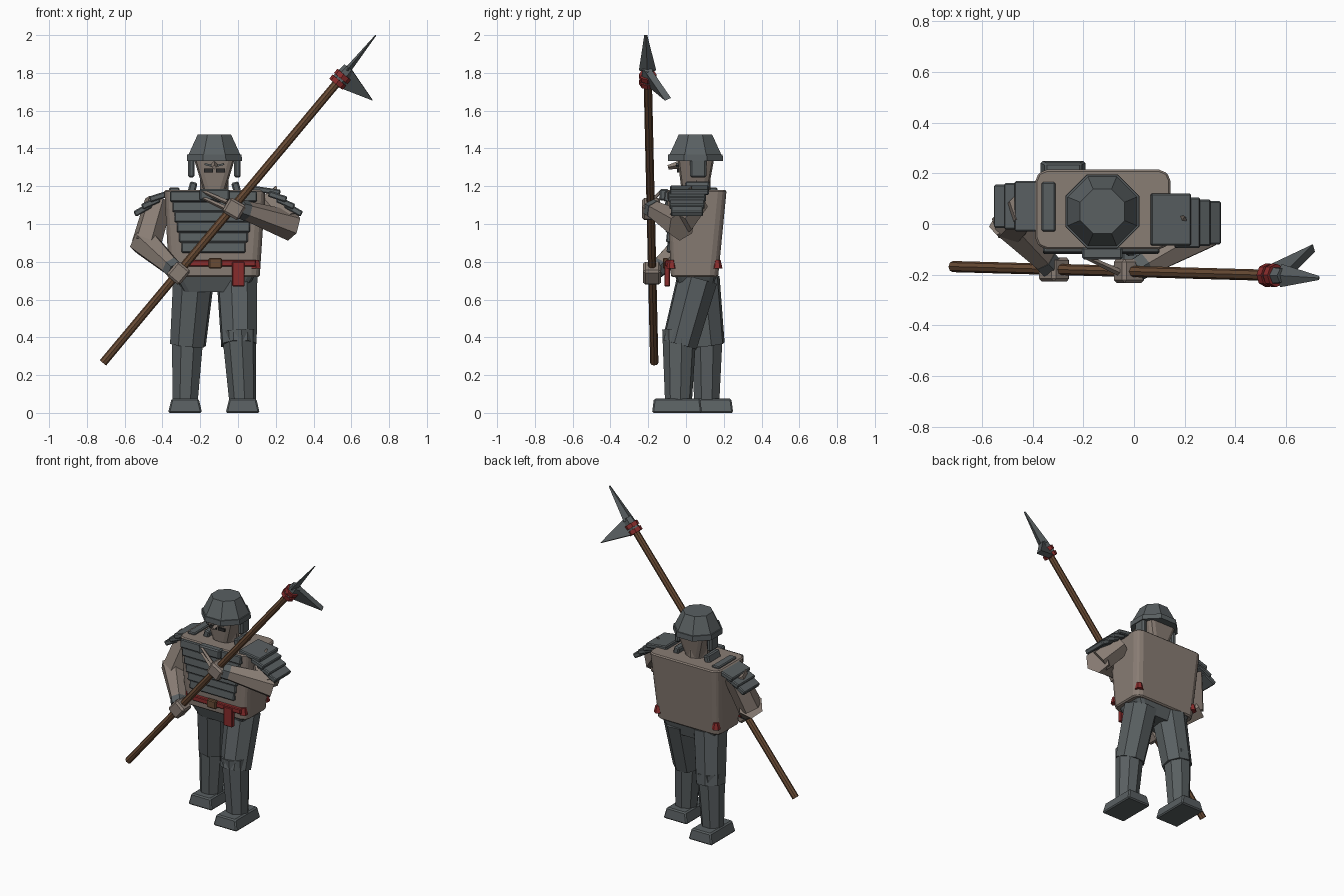
import bpy, bmesh, math
from mathutils import Vector, Matrix

cube = bpy.data.objects.get("Cube")
if cube:
    bpy.data.objects.remove(cube, do_unlink=True)


def material(name, rgb):
    m = bpy.data.materials.new(name)
    m.use_nodes = True
    m.diffuse_color = (*rgb, 1)
    m.node_tree.nodes["Principled BSDF"].inputs["Base Color"].default_value = (*rgb, 1)
    return m


CLOTH = material("taupe cloth", (0.25, 0.205, 0.175))
STEEL = material("dark steel", (0.10, 0.115, 0.12))
WOOD = material("brown wood", (0.14, 0.07, 0.035))
RED = material("dull red", (0.25, 0.025, 0.025))
DARK = material("eye dark", (0.025, 0.025, 0.025))


def finish(name, bm, mat, bevel=0):
    bmesh.ops.recalc_face_normals(bm, faces=bm.faces)
    mesh = bpy.data.meshes.new(name)
    bm.to_mesh(mesh)
    bm.free()
    mesh.materials.append(mat)
    ob = bpy.data.objects.new(name, mesh)
    bpy.context.collection.objects.link(ob)
    if bevel:
        mod = ob.modifiers.new("soft edge", "BEVEL")
        mod.width, mod.segments = bevel, 1
    return ob


def limb(name, a, b, r1, r2, mat, sides=6, squash=(1, 1), roll=0):
    """Tapered prism from a to b."""
    a, b = Vector(a), Vector(b)
    d = b - a
    place = (Matrix.Translation((a + b) / 2) @ d.to_track_quat('Z', 'Y').to_matrix().to_4x4()
             @ Matrix.Diagonal((*squash, 1, 1)) @ Matrix.Rotation(roll, 4, 'Z'))
    bm = bmesh.new()
    bmesh.ops.create_cone(bm, cap_ends=True, segments=sides, radius1=r1, radius2=r2,
                          depth=d.length, matrix=place)
    return finish(name, bm, mat)


def box(name, centre, size, mat, tilt=0, bevel=0, lean=0):
    """Box turned about y by tilt and about x by lean, in degrees."""
    bm = bmesh.new()
    place = (Matrix.Translation(centre) @ Matrix.Rotation(math.radians(tilt), 4, 'Y')
             @ Matrix.Rotation(math.radians(lean), 4, 'X') @ Matrix.Diagonal((*size, 1)))
    bmesh.ops.create_cube(bm, size=1, matrix=place)
    return finish(name, bm, mat, bevel)


def frustum(name, low, high, z0, z1, mat, corner=0, bevel=0):
    """Tapered block between two x0, x1, y0, y1 rectangles."""
    bm = bmesh.new()
    rings = []
    for (x0, x1, y0, y1), z in ((low, z0), (high, z1)):
        rings.append([bm.verts.new((x, y, z)) for x, y in
                      ((x0, y0), (x1, y0), (x1, y1), (x0, y1))])
    bm.faces.new(rings[0])
    bm.faces.new(rings[1])
    uprights = []
    for i in range(4):
        j = (i + 1) % 4
        bm.faces.new((rings[0][i], rings[0][j], rings[1][j], rings[1][i]))
        uprights.append(bm.edges.get((rings[0][i], rings[1][i])))
    if corner:
        bmesh.ops.bevel(bm, geom=uprights, offset=corner, segments=2, profile=0.5,
                        affect='EDGES')
    return finish(name, bm, mat, bevel)


MID = -0.125

# Torso with layered breastplate
frustum("torso", (-0.365, 0.115, -0.08, 0.17), (-0.39, 0.145, -0.10, 0.215),
        0.72, 1.18, CLOTH, 0.045, 0.008)
for i in range(6):
    width = 0.46 - 0.024 * i
    box("chest_band", (MID - 0.005, -0.098 + 0.003 * i, 1.145 - 0.054 * i),
        (width, 0.035, 0.056), STEEL, bevel=0.006, lean=-6)
box("throat_plate", (MID, -0.115, 1.155), (0.16, 0.05, 0.06), STEEL, bevel=0.008)
frustum("hips", (-0.29, 0.04, -0.03, 0.14), (-0.34, 0.09, -0.06, 0.16), 0.64, 0.73, STEEL, 0.03)

# Belt
box("belt", (-0.09, -0.095, 0.792), (0.37, 0.03, 0.035), RED, bevel=0.005)
box("belt_buckle", (-0.12, -0.108, 0.792), (0.07, 0.03, 0.055), WOOD, bevel=0.006)
box("belt_tail", (0.002, -0.1, 0.735), (0.065, 0.03, 0.13), RED, bevel=0.004)
for x in (-0.345, 0.095):
    for y in (-0.075, 0.165):
        limb("belt_knob", (x, y, 0.765), (x, y, 0.81), 0.028, 0.018, RED)

# Head and helmet
limb("neck", (MID, 0.055, 1.13), (MID, 0.055, 1.25), 0.075, 0.075, CLOTH, 8)
frustum("head", (-0.185, -0.065, -0.025, 0.12), (-0.235, -0.015, -0.045, 0.15),
        1.185, 1.35, CLOTH, 0.03)
limb("nose", (MID, -0.03, 1.315), (MID, -0.095, 1.30), 0.022, 0.012, CLOTH, 4)
for side in (-1, 1):
    box("eye", (MID + side * 0.032, -0.042, 1.283), (0.048, 0.012, 0.02), DARK)
    box("brow", (MID + side * 0.03, -0.046, 1.312), (0.045, 0.012, 0.01), STEEL, tilt=-14 * side)
    box("ear_guard", (MID + side * 0.122, 0.065, 1.295), (0.035, 0.085, 0.10), STEEL, bevel=0.01)
    box("collar_side", (MID + side * 0.115, 0.06, 1.195), (0.04, 0.13, 0.055), STEEL,
        tilt=-15 * side, bevel=0.008)
limb("helmet_rim", (MID, 0.05, 1.333), (MID, 0.05, 1.368), 0.158, 0.156, STEEL, 8,
     roll=math.pi / 8)
limb("helmet_bowl", (MID, 0.05, 1.36), (MID, 0.05, 1.475), 0.152, 0.095, STEEL, 8,
     roll=math.pi / 8)

# Legs in stride: hip, knee, ankle
for label, hip, knee, ankle in (
        ("left", (-0.005, 0.06, 0.71), (0.005, -0.035, 0.36), (0.025, -0.04, 0.06)),
        ("right", (-0.235, 0.07, 0.71), (-0.265, 0.11, 0.36), (-0.28, 0.11, 0.06))):
    limb(label + "_thigh", hip, knee, 0.112, 0.098, STEEL, 8, roll=math.pi / 8)
    top = Vector(knee) + Vector((0, 0, 0.08))
    limb(label + "_shin", top, ankle, 0.092, 0.072, STEEL, 8, roll=math.pi / 8)
    x = ankle[0]
    toe, heel = (-0.18, 0.085) if label == "left" else (-0.015, 0.25)
    frustum(label + "_foot", (x - 0.09, x + 0.09, toe, heel),
            (x - 0.072, x + 0.072, toe + 0.01, heel - 0.01), 0, 0.075, STEEL, 0, 0.008)

# Arms: shoulder, elbow, wrist
for label, shoulder, elbow, wrist in (
        ("left", (0.15, 0.05, 1.12), (0.255, -0.04, 1.0), (0.03, -0.17, 1.075)),
        ("right", (-0.42, 0.07, 1.12), (-0.485, 0.0, 0.895), (-0.345, -0.15, 0.765))):
    limb(label + "_upper_arm", shoulder, elbow, 0.075, 0.08, CLOTH)
    reach = (Vector(elbow) - Vector(wrist)).normalized()
    limb(label + "_forearm", Vector(elbow) + reach * 0.035, wrist, 0.082, 0.05, CLOTH)
    limb(label + "_cuff", Vector(wrist) + reach * 0.02, Vector(wrist) - reach * 0.025,
         0.055, 0.052, STEEL)
box("left_hand", (-0.02, -0.185, 1.08), (0.10, 0.095, 0.09), CLOTH, tilt=30, bevel=0.012)
box("right_hand", (-0.315, -0.18, 0.74), (0.09, 0.095, 0.10), CLOTH, tilt=40, bevel=0.012)
for lift in (0, 0.035):
    limb("left_finger", (-0.06, -0.19, 1.08 + lift), (-0.19, -0.13, 1.14 + lift),
         0.014, 0.009, CLOTH, 4)

# Shoulder armour, overlapping plates stepping outwards
for label, side, edge, y in (("left", 1, 0.21, 0.005), ("right", -1, -0.42, 0.07)):
    for i in range(3):
        box(label + "_shoulder_plate", (edge + side * 0.042 * i, y, 1.145 - 0.034 * i),
            (0.10, 0.20 - 0.015 * i, 0.032), STEEL, tilt=side * (18 + 6 * i), bevel=0.006)
box("left_shoulder_top", (0.145, 0.018, 1.178), (0.16, 0.205, 0.03), STEEL, tilt=8, bevel=0.006)
box("right_shoulder_top", (-0.337, 0.068, 1.178), (0.055, 0.195, 0.03), STEEL, bevel=0.006)
limb("left_shoulder_fold", (0.18, 0.0, 1.15), (0.20, 0.03, 1.20), 0.04, 0.006, CLOTH, 4, (1, 0.4))

# Polearm
butt, neck = Vector((-0.715, -0.168, 0.265)), Vector((0.56, -0.203, 1.79))
axis = (neck - butt).normalized()
limb("pole", butt, neck, 0.022, 0.022, WOOD, 8)
for back in (0.065, 0.025):
    limb("pole_binding", neck - axis * back, neck - axis * (back - 0.028), 0.046, 0.046, RED, 8)
limb("spike_socket", neck - axis * 0.04, neck + axis * 0.045, 0.04, 0.032, STEEL, 6)
limb("spike", neck + axis * 0.03, (0.73, -0.213, 2.0), 0.046, 0.008, STEEL, 4, (1, 0.38))

# Hooked blade, a thick triangle
bm = bmesh.new()
bm.faces.new([bm.verts.new(p) for p in
              ((0.59, -0.215, 1.835), (0.71, -0.095, 1.66), (0.53, -0.18, 1.73))])
blade = finish("blade", bm, STEEL)
thick = blade.modifiers.new("thickness", "SOLIDIFY")
thick.thickness, thick.offset = 0.035, 0
